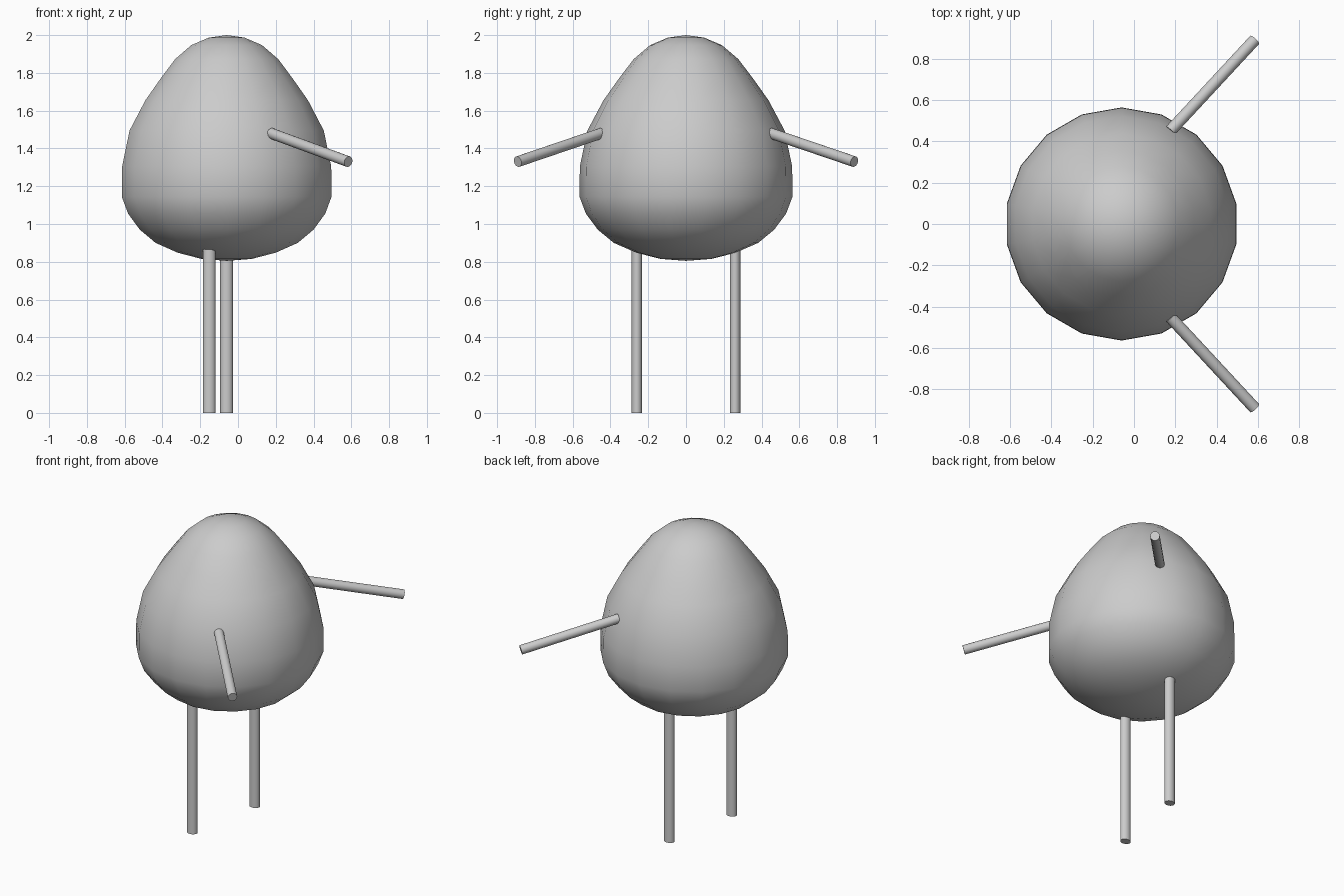
import bpy, bmesh, math
from mathutils import Vector, Matrix

if "Cube" in bpy.data.objects:
    bpy.data.objects.remove(bpy.data.objects["Cube"])


def finish(bm, name, angle):
    bmesh.ops.recalc_face_normals(bm, faces=bm.faces)
    mesh = bpy.data.meshes.new(name)
    bm.to_mesh(mesh)
    bm.free()
    obj = bpy.data.objects.new(name, mesh)
    bpy.context.collection.objects.link(obj)
    bpy.ops.object.select_all(action='DESELECT')
    obj.select_set(True)
    bpy.context.view_layer.objects.active = obj
    bpy.ops.object.shade_smooth_by_angle(angle=math.radians(angle))
    return obj


def rod(name, start, end, rx, ry, sides=16):
    """Capped cylinder between two points, with elliptical section."""
    start, end = Vector(start), Vector(end)
    axis = end - start
    bm = bmesh.new()
    bmesh.ops.create_cone(bm, cap_ends=True, segments=sides,
                          radius1=1, radius2=1, depth=axis.length)
    turn = Matrix.Identity(4)
    if axis.xy.length > 1e-4:
        turn = axis.to_track_quat('Z', 'Y').to_matrix().to_4x4()
    place = Matrix.Translation((start + end) / 2) @ turn @ Matrix.Diagonal((rx, ry, 1, 1))
    bmesh.ops.transform(bm, matrix=place, verts=bm.verts)
    return finish(bm, name, 40)


# Pear-shaped body: 18-sided revolved profile (radius, height)
profile = [(0.134, 0.815), (0.263, 0.848), (0.382, 0.90), (0.467, 0.97),
           (0.53, 1.055), (0.564, 1.145), (0.562, 1.305), (0.522, 1.495),
           (0.437, 1.655), (0.355, 1.77), (0.277, 1.873), (0.19, 1.947),
           (0.095, 1.987)]
SIDES, CX = 18, -0.06
bm = bmesh.new()
rings = []
for r, z in profile:
    angles = [math.radians(90) + math.tau * i / SIDES for i in range(SIDES)]
    rings.append([bm.verts.new((CX + r * math.cos(a), r * math.sin(a), z)) for a in angles])
bottom = bm.verts.new((CX, 0, 0.805))
top = bm.verts.new((CX, 0, 2.0))
for i in range(SIDES):
    j = (i + 1) % SIDES
    for low, high in zip(rings, rings[1:]):
        bm.faces.new((low[i], low[j], high[j], high[i]))
    bm.faces.new((bottom, rings[0][j], rings[0][i]))
    bm.faces.new((top, rings[-1][i], rings[-1][j]))
finish(bm, "body", 60)

# Legs (slightly staggered in x) and mirrored arms
for side, label, leg_x in ((-1, "front", -0.152), (1, "back", -0.06)):
    rod(label + "_leg", (leg_x, side * 0.26, 0), (leg_x, side * 0.26, 0.89), 0.034, 0.028)
    rod(label + "_arm", (0.175, side * 0.45, 1.48), (0.584, side * 0.891, 1.33), 0.029, 0.029)
